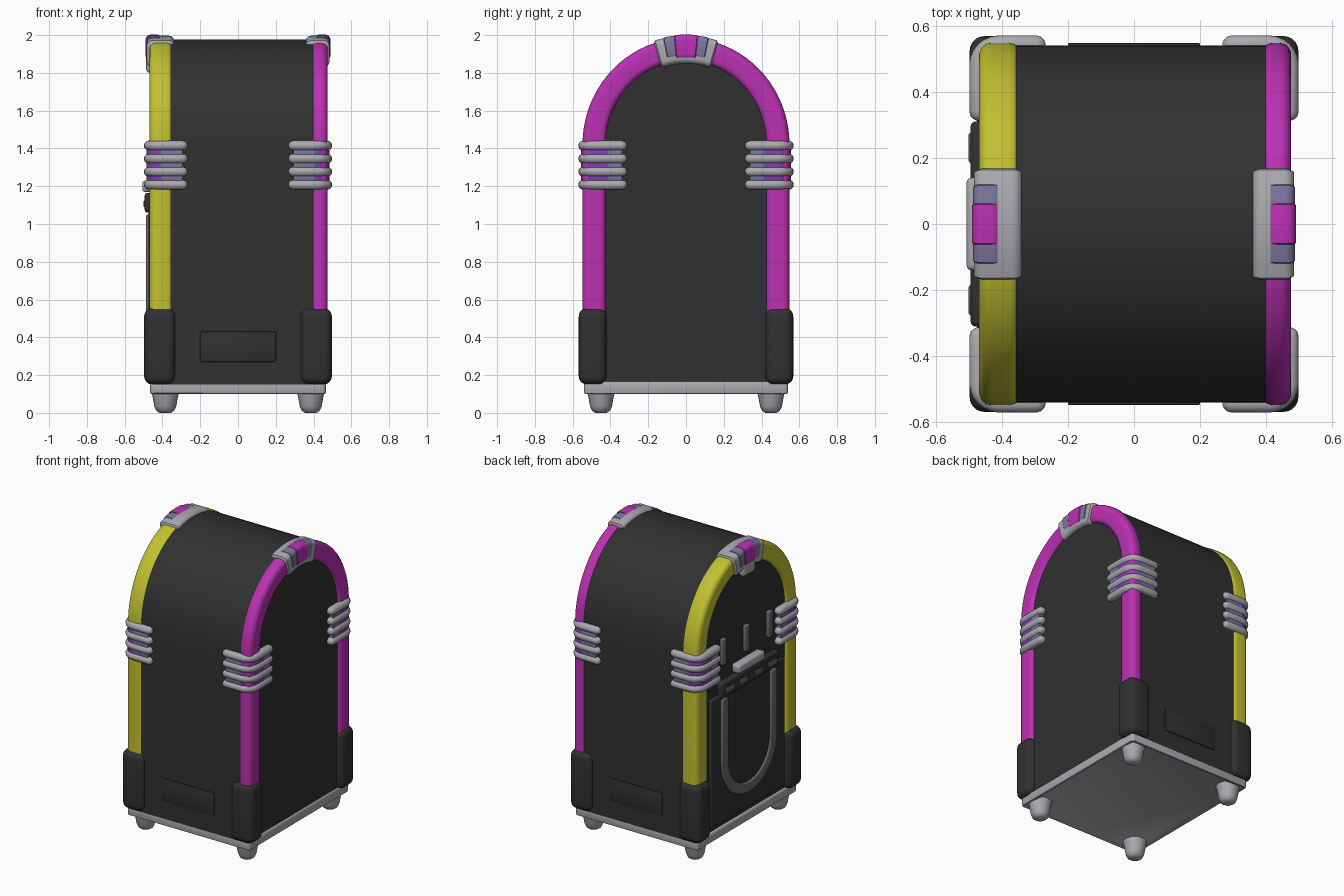
import bpy, bmesh, math
from mathutils import Vector

if "Cube" in bpy.data.objects:
    bpy.data.objects.remove(bpy.data.objects["Cube"])


def material(name, r, g, b):
    m = bpy.data.materials.new(name)
    m.diffuse_color = (r, g, b, 1)
    m.use_nodes = True
    m.node_tree.nodes["Principled BSDF"].inputs["Base Color"].default_value = m.diffuse_color
    return m


BLACK = material("black", 0.03, 0.03, 0.03)
YELLOW = material("yellow", 0.54, 0.53, 0.03)
MAGENTA = material("magenta", 0.50, 0.03, 0.45)
SILVER = material("silver", 0.40, 0.40, 0.43)
LILAC = material("lilac grey", 0.20, 0.18, 0.34)
PURPLE = material("purple", 0.22, 0.05, 0.45)
STEEL = material("dark steel", 0.14, 0.14, 0.15)


def finish(name, bm, *mats):
    bmesh.ops.recalc_face_normals(bm, faces=bm.faces)
    me = bpy.data.meshes.new(name)
    bm.to_mesh(me)
    bm.free()
    for m in mats:
        me.materials.append(m)
    me.shade_smooth()
    me.set_sharp_from_angle(angle=math.radians(35))
    ob = bpy.data.objects.new(name, me)
    bpy.context.collection.objects.link(ob)
    return ob


def box(name, x, y, z, mat, bevel=0.0, seg=3):
    """Box from (min, max) ranges with rounded edges."""
    bm = bmesh.new()
    bmesh.ops.create_cube(bm, size=1)
    for v in bm.verts:
        v.co = Vector([(r[0] + r[1]) / 2 + c * (r[1] - r[0]) for c, r in zip(v.co, (x, y, z))])
    if bevel:
        bmesh.ops.bevel(bm, geom=bm.edges[:], offset=bevel, segments=seg, profile=0.5, affect='EDGES')
    return finish(name, bm, mat)


def rrect(u0, u1, v0, v1, r, n=5):
    """Rounded rectangle cross-section."""
    pts = []
    for i, (cu, cv) in enumerate([(u1 - r, v1 - r), (u0 + r, v1 - r), (u0 + r, v0 + r), (u1 - r, v0 + r)]):
        for k in range(n + 1):
            a = math.pi / 2 * (i + k / n)
            pts.append((cu + r * math.cos(a), cv + r * math.sin(a)))
    return pts


def yz(a, b, c):
    return (c, a, b)


def sweep(name, path, section, place, mats, end_r=0.0, rule=None):
    """Sweep a section (normal offset, axis offset) along a flat path."""
    path = [Vector(p) for p in path]
    rings = []
    for i, p in enumerate(path):
        t = (path[min(i + 1, len(path) - 1)] - path[max(i - 1, 0)]).normalized()
        rings.append((p, t, 1.0))
    if end_r:
        arcs = [math.radians(d) for d in (30, 55, 75)]
        (p0, t0, _), (p1, t1, _) = rings[0], rings[-1]
        head = [(p0 - t0 * end_r * math.sin(a), t0, math.cos(a)) for a in reversed(arcs)]
        tail = [(p1 + t1 * end_r * math.sin(a), t1, math.cos(a)) for a in arcs]
        rings = head + rings + tail
    mu = sum(s[0] for s in section) / len(section)
    mv = sum(s[1] for s in section) / len(section)
    bm = bmesh.new()
    vr = []
    for p, t, s in rings:
        n = Vector((t.y, -t.x))
        ring = []
        for u, v in section:
            q = p + n * (mu + (u - mu) * s)
            ring.append(bm.verts.new(place(q.x, q.y, mv + (v - mv) * s)))
        vr.append(ring)
    m = len(section)
    for i, (a, b) in enumerate(zip(vr, vr[1:])):
        for k in range(m):
            f = bm.faces.new((a[k], a[(k + 1) % m], b[(k + 1) % m], b[k]))
            if rule:
                f.material_index = rule(i)
    bm.faces.new(vr[0])
    bm.faces.new(vr[-1])
    return finish(name, bm, *mats)


W, SPRING, RISE = 0.548, 1.42, 0.565


def arch(d, a0=0, a1=180, n=40, foot=None):
    """Arch outline, inset by d, optionally with straight legs down to foot."""
    pts = []
    for i in range(n + 1):
        a = math.radians(a0 + (a1 - a0) * i / n)
        pts.append(((W - d) * math.cos(a), SPRING + (RISE - d) * math.sin(a)))
    if foot is not None:
        pts = [(W - d, foot)] + pts + [(d - W, foot)]
    return pts


# Arched cabinet body
bm = bmesh.new()
f = bm.faces.new([bm.verts.new((-0.45, y, z)) for y, z in arch(0.008, foot=0.15)])
ext = bmesh.ops.extrude_face_region(bm, geom=[f])
bmesh.ops.translate(bm, vec=(0.905, 0, 0), verts=[v for v in ext['geom'] if isinstance(v, bmesh.types.BMVert)])
finish("cabinet_body", bm, BLACK)

# Coloured light tubes around both faces
sweep("magenta_tube", arch(0, foot=0.53), rrect(-0.125, 0, 0.385, 0.475, 0.035), yz, [MAGENTA])
sweep("yellow_tube", arch(0, foot=0.53), rrect(-0.125, 0, -0.468, -0.343, 0.035), yz, [YELLOW])

# Crown clips at the top of each arch
for side, s in (("right", 1), ("left", -1)):
    inner = 0.358 if s > 0 else 0.338

    def crown(part, a0, a1, grow, x_in, mat, depth, r):
        lo, hi = sorted((s * x_in, s * (0.48 + grow)))
        sweep(f"{side}_crown_{part}", arch(0, a0, a1, 12), rrect(-depth, 0.008 + grow, lo, hi, r),
              yz, [mat], 0.015)

    crown("clip", 73, 107, 0.004, inner, SILVER, 0.135, 0.03)
    crown("inlay", 78, 102, 0.007, 0.395, LILAC, 0.11, 0.03)
    crown("jewel", 84, 96, 0.010, 0.40, MAGENTA, 0.115, 0.03)
box("left_crown_pendant", (-0.487, -0.44), (-0.065, 0.065), (1.80, 1.90), SILVER, 0.02)

# Ribbed clips, corner blocks and feet on the four corners
corner = [(0.468, 0.34), (0.468, 0.41)]
corner += [(0.408 + 0.06 * math.cos(math.radians(a)), 0.48 + 0.06 * math.sin(math.radians(a)))
           for a in range(0, 91, 15)]
corner += [(0.36, 0.54), (0.295, 0.54)]
for sx, sn in ((1, "right"), (-1, "left")):
    for sy, fn in ((-1, "front"), (1, "back")):
        tag = f"{fn}_{sn}"

        def place(a, b, c, sx=sx, sy=sy):
            return (a * sx, b * sy, c)

        for k in range(4):
            z = 1.208 + 0.069 * k
            sweep(f"{tag}_clip_rib_{k + 1}", corner, rrect(-0.03, 0.03, z - 0.026, z + 0.026, 0.0255, 4),
                  place, [SILVER], 0.028)
        sweep(f"{tag}_clip_backing", corner, rrect(-0.03, 0.017, 1.20, 1.42, 0.01, 2), place,
              [LILAC, PURPLE], 0, lambda i: 1 if 1 <= i <= 7 else 0)
        xs = sorted((sx * 0.33, sx * 0.497))
        ys = sorted((sy * 0.42, sy * 0.568))
        box(f"{tag}_corner_block", xs, ys, (0.15, 0.555), BLACK, 0.045, 5)

        # Tapered foot, turned from a short profile
        bm = bmesh.new()
        prof = [(0.08, 0.135), (0.068, 0.09), (0.058, 0.035), (0.048, 0.012), (0.03, 0.0)]
        rings = [[bm.verts.new((sx * 0.385 + r * math.cos(j * math.pi / 10),
                                sy * 0.45 + r * math.sin(j * math.pi / 10), z)) for j in range(20)]
                 for r, z in prof]
        for a, b in zip(rings, rings[1:]):
            for j in range(20):
                bm.faces.new((a[j], a[(j + 1) % 20], b[(j + 1) % 20], b[j]))
        bm.faces.new(rings[0])
        bm.faces.new(rings[-1])
        finish(f"{tag}_foot", bm, SILVER)

# Base frame with recessed underside
bm = bmesh.new()
bmesh.ops.create_cube(bm, size=1)
for v in bm.verts:
    v.co = (v.co.x * 0.93, v.co.y * 1.08, 0.13 + v.co.z * 0.075)
bottom = [f for f in bm.faces if f.normal.z < -0.5]
outer = [e for e in bm.edges]
bmesh.ops.inset_region(bm, faces=bottom, thickness=0.06, depth=-0.025)
bmesh.ops.bevel(bm, geom=outer, offset=0.018, segments=3, profile=0.5, affect='EDGES')
finish("base_frame", bm, SILVER)

# Shallow panels low on the narrow sides
for fn, s in (("front", -1), ("back", 1)):
    box(f"{fn}_lower_panel", (-0.20, 0.20), sorted((s * 0.53, s * 0.547)), (0.27, 0.43), BLACK, 0.005, 2)

# Decorated left face: door, curved trim, ledge, slots and dividers
box("door_panel", (-0.474, -0.44), (-0.40, 0.40), (0.20, 1.08), BLACK, 0.012)
trim = [(0.265, 1.04)]
trim += [(0.265 * math.cos(math.radians(a)), 0.61 - 0.265 * math.sin(math.radians(a))) for a in range(0, 181, 9)]
trim += [(-0.265, 1.04)]
sweep("door_trim", trim, rrect(-0.036, 0.036, -0.487, -0.46, 0.01, 3), yz, [STEEL], 0.012)
box("control_ledge", (-0.494, -0.44), (-0.31, 0.31), (1.06, 1.165), BLACK, 0.015)
for i, y in enumerate((0.23, 0.08, -0.08, -0.23)):
    box(f"control_slot_{i + 1}", (-0.500, -0.48), (y - 0.045, y + 0.045), (1.09, 1.125), STEEL, 0.006, 2)
box("selector_bar", (-0.506, -0.44), (-0.14, 0.14), (1.17, 1.23), SILVER, 0.015)
for i, y in enumerate((0.25, 0.0, -0.25)):
    box(f"title_divider_{i + 1}", (-0.472, -0.44), (y - 0.024, y + 0.024), (1.27, 1.45), STEEL, 0.01)
